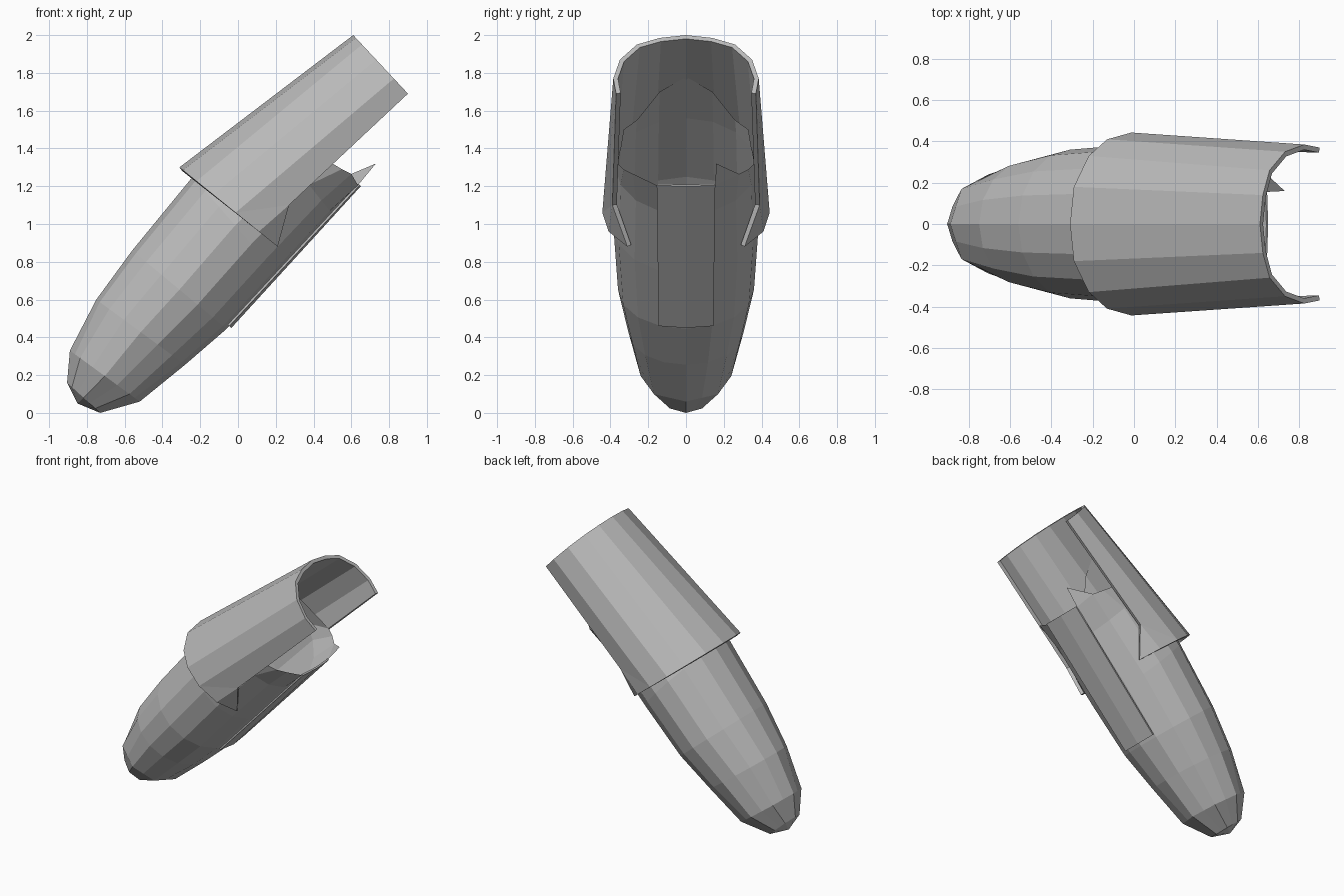
import bpy
from math import sin, cos, pi
from mathutils import Vector

cube = bpy.data.objects.get("Cube")
if cube:
    bpy.data.objects.remove(cube, do_unlink=True)

grey = bpy.data.materials.new("plain_grey")
grey.use_nodes = True
colour = (0.5, 0.5, 0.5, 1)
grey.diffuse_color = colour
grey.node_tree.nodes["Principled BSDF"].inputs["Base Color"].default_value = colour


def build(name, verts, faces, mirror=True, thickness=0):
    """Make a flat shaded part, optionally mirrored across y and thickened inward."""
    mesh = bpy.data.meshes.new(name)
    mesh.from_pydata(verts, [], faces)
    mesh.materials.append(grey)
    obj = bpy.data.objects.new(name, mesh)
    bpy.context.collection.objects.link(obj)
    if mirror:
        mod = obj.modifiers.new("mirror", 'MIRROR')
        mod.use_axis = (False, True, False)
        mod.use_clip = True
    if thickness:
        mod = obj.modifiers.new("wall", 'SOLIDIFY')
        mod.thickness = thickness
        mod.offset = -1
    return obj


def loft(count, start_a, start_b):
    """Quads between two neighbouring rows of points."""
    return [(start_a + i, start_b + i, start_b + i + 1, start_a + i + 1)
            for i in range(count - 1)]


# Body: half rings lofted along a slanted axis
HALF = 9


def half_ring(top, bottom, width, coarse=False):
    top, bottom = Vector((top[0], 0, top[1])), Vector((bottom[0], 0, bottom[1]))
    mid, arm = (top + bottom) / 2, (top - bottom) / 2
    pts = []
    for i in range(HALF):
        a = pi * i / (HALF - 1)
        pts.append(mid + arm * cos(a) + Vector((0, width * sin(a), 0)))
    if coarse:  # half as many sides near the nose
        for i in range(1, HALF - 1, 2):
            pts[i] = (pts[i - 1] + pts[i + 1]) / 2
    return pts


rings = [
    half_ring((-0.905, 0.16), (-0.73, 0.0), 0.12, True),
    half_ring((-0.89, 0.33), (-0.52, 0.06), 0.24, True),
    half_ring((-0.75, 0.60), (-0.28, 0.255), 0.305),
    half_ring((-0.56, 0.86), (-0.06, 0.445), 0.36),
    half_ring((-0.24, 1.25), (0.21, 0.735), 0.385),
    half_ring((0.10, 1.56), (0.50, 1.05), 0.375),
    # Ragged open rim
    [(0.36, 0, 1.78), (0.31, 0.14, 1.70), (0.23, 0.26, 1.55),
     (0.28, 0.33, 1.50), (0.50, 0.36, 1.32), (0.55, 0.33, 1.29),
     (0.60, 0.28, 1.265), (0.635, 0.155, 1.205), (0.645, 0, 1.20)],
]
verts = [p for ring in rings for p in ring]
faces = []
for r in range(len(rings) - 1):
    faces += loft(HALF, r * HALF, (r + 1) * HALF)
nose = len(verts)
verts.append((-0.85, 0, 0.05))
faces += [(nose, i, i + 1) for i in range(HALF - 1)]
build("body", verts, faces)

# Sleeve: half shell open underneath, with a pointed flap at its rear corner
mouth = [(0, 2.0), (0.14, 1.985), (0.26, 1.95), (0.35, 1.87), (0.385, 1.77), (0.37, 1.69)]
rear = [(0, 1.30), (0.18, 1.285), (0.33, 1.227), (0.41, 1.155), (0.443, 1.06),
        (0.41, 0.96), (0.31, 0.88)]
verts = [(0.61 + (2.0 - z) * 0.935, y, z) for y, z in mouth]
verts += [(-0.31 + (1.30 - z) * 1.238, y, z) for y, z in rear]
knee = len(verts)
verts.append((0.27, 0.39, 1.10))
m, b = len(mouth), len(mouth)
faces = loft(m - 1, b, 0)
faces += [(b + 4, 4, 5, knee), (b + 4, knee, b + 5), (b + 5, knee, b + 6)]
build("sleeve", verts, faces, thickness=0.025)

# Underside plate
verts = [(-0.035, 0, 0.45), (-0.045, 0.145, 0.46), (0.65, 0, 1.20), (0.645, 0.155, 1.205)]
build("underside_plate", verts, [(0, 2, 3, 1)][::-1] and [(1, 3, 2, 0)], thickness=0.012)

# Shard standing up from one side of the rim
build("rim_shard", [(0.60, 0.28, 1.265), (0.73, 0.16, 1.32), (0.635, 0.155, 1.205)],
      [(0, 1, 2)], mirror=False)
